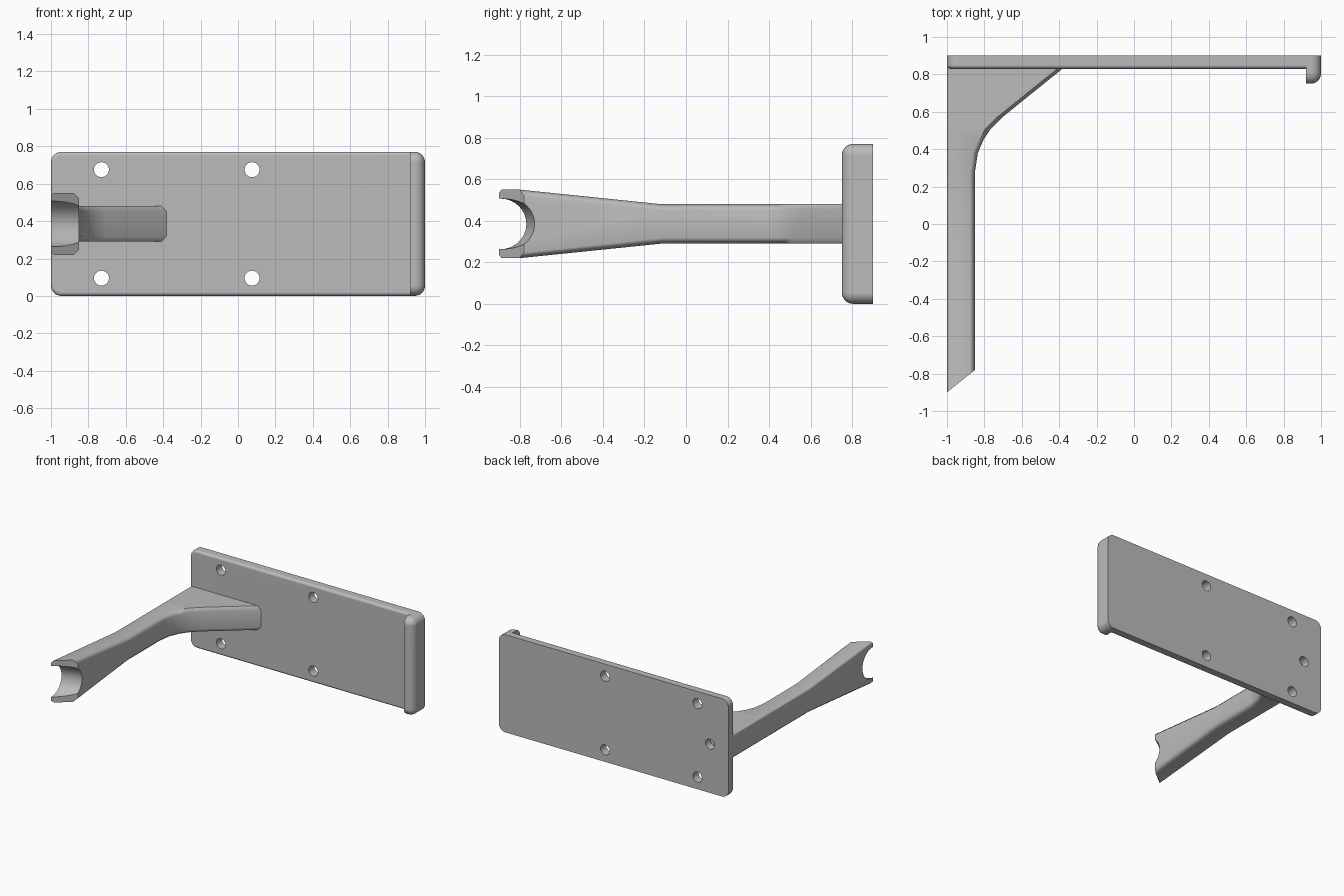
import bpy, bmesh, math
from mathutils import Vector

cube = bpy.data.objects.get("Cube")
if cube:
    bpy.data.objects.remove(cube, do_unlink=True)

grey = bpy.data.materials.new("plain grey")
grey.use_nodes = True
grey.diffuse_color = (0.5, 0.5, 0.5, 1)
grey.node_tree.nodes["Principled BSDF"].inputs["Base Color"].default_value = (0.5, 0.5, 0.5, 1)

MID = 0.385      # middle height
TOP = 2 * MID


def add_object(name, bm):
    bmesh.ops.recalc_face_normals(bm, faces=bm.faces)
    mesh = bpy.data.meshes.new(name)
    bm.to_mesh(mesh)
    bm.free()
    mesh.materials.append(grey)
    obj = bpy.data.objects.new(name, mesh)
    bpy.context.collection.objects.link(obj)
    return obj


def box(lo, hi):
    bm = bmesh.new()
    bmesh.ops.create_cube(bm, size=1)
    for v in bm.verts:
        v.co = [l + (c + 0.5) * (h - l) for l, h, c in zip(lo, hi, v.co)]
    return bm


def bevel(bm, rule, radius, segments):
    edges = [e for e in bm.edges if rule(e.verts[0].co, e.verts[1].co)]
    bmesh.ops.bevel(bm, geom=edges, offset=radius, segments=segments,
                    profile=0.5, affect='EDGES')


def both(a, b, axis, value):
    return abs(a[axis] - value) < 1e-4 and abs(b[axis] - value) < 1e-4


def activate(obj):
    bpy.ops.object.select_all(action='DESELECT')
    obj.select_set(True)
    bpy.context.view_layer.objects.active = obj


def cut(obj, start, end, radius, sides):
    # bore a round hole between two points
    start, end = Vector(start), Vector(end)
    axis = end - start
    bm = bmesh.new()
    bmesh.ops.create_cone(bm, cap_ends=True, segments=sides, radius1=radius,
                          radius2=radius, depth=axis.length)
    bm.transform(axis.to_track_quat('Z', 'Y').to_matrix().to_4x4())
    bmesh.ops.translate(bm, verts=bm.verts, vec=(start + end) / 2)
    cutter = add_object("hole_cutter", bm)
    cutter.hide_render = True
    mod = obj.modifiers.new("hole", 'BOOLEAN')
    mod.operation = 'DIFFERENCE'
    mod.solver = 'EXACT'
    mod.object = cutter
    activate(obj)
    bpy.ops.object.modifier_apply(modifier=mod.name)
    bpy.data.objects.remove(cutter, do_unlink=True)


def smooth(obj, angle):
    activate(obj)
    bpy.ops.object.shade_smooth_by_angle(angle=math.radians(angle))
    obj.modifiers.new("clean shading", 'WEIGHTED_NORMAL').keep_sharp = True


# Wall plate: rounded outer corners, softened front rim, screw holes
LIP_X, FRONT, BACK = 0.92, 0.83, 0.90
bm = box((-1, FRONT, 0), (LIP_X, BACK, TOP))
bevel(bm, lambda a, b: both(a, b, 0, -1) and abs(a.y - b.y) > 0.01, 0.055, 6)
bevel(bm, lambda a, b: both(a, b, 1, FRONT) and not both(a, b, 0, LIP_X), 0.02, 4)
plate = add_object("wall_plate", bm)
for x in (-0.73, 0.075):
    for side in (-1, 1):
        z = MID + side * 0.29
        cut(plate, (x, 0.7, z), (x, 1, z), 0.04, 24)
cut(plate, (-0.84, 0.7, MID), (-0.84, 1, MID), 0.04, 24)
smooth(plate, 35)

# End lip: outer edges rounded, back and inner edges square
LIP_Y = 0.75
bm = box((LIP_X, LIP_Y, 0), (1, BACK, TOP))


def lip_edge(a, b):
    outer = both(a, b, 0, 1) and not both(a, b, 1, BACK)
    nose = both(a, b, 1, LIP_Y) and not both(a, b, 0, LIP_X)
    return outer or nose


bevel(bm, lip_edge, 0.055, 6)
smooth(add_object("end_lip", bm), 35)

# Arm: chamfered sections from the gusset at the plate to the flared tip
# (y, right edge x, half height)
sections = [(0.84, -0.37, 0.095), (0.57, -0.705, 0.095), (0.51, -0.765, 0.095),
            (0.45, -0.805, 0.095), (0.38, -0.835, 0.095), (0.28, -0.85, 0.095),
            (-0.12, -0.85, 0.095), (-0.78, -0.85, 0.165)]
bm = bmesh.new()
rings = []
for i, (y, right, half) in enumerate(sections):
    slant = 0.8 if i == len(sections) - 1 else 0
    ci, co = 0.028, 0.015
    outline = [(-1, half - co), (-1 + co, half), (right - ci, half), (right, half - ci)]
    outline += [(x, -z) for x, z in reversed(outline)]
    rings.append([bm.verts.new((x, y - slant * (right - x), MID + z)) for x, z in outline])
for a, b in zip(rings, rings[1:]):
    for j in range(len(a)):
        k = (j + 1) % len(a)
        bm.faces.new((a[j], a[k], b[k], b[j]))
bm.faces.new(rings[0])
bm.faces.new(rings[-1])
arm = add_object("support_arm", bm)

# Round cradle notch in the tip
cut(arm, (-1.15, -0.935, MID), (-0.70, -0.815, MID), 0.122, 40)
smooth(arm, 50)
